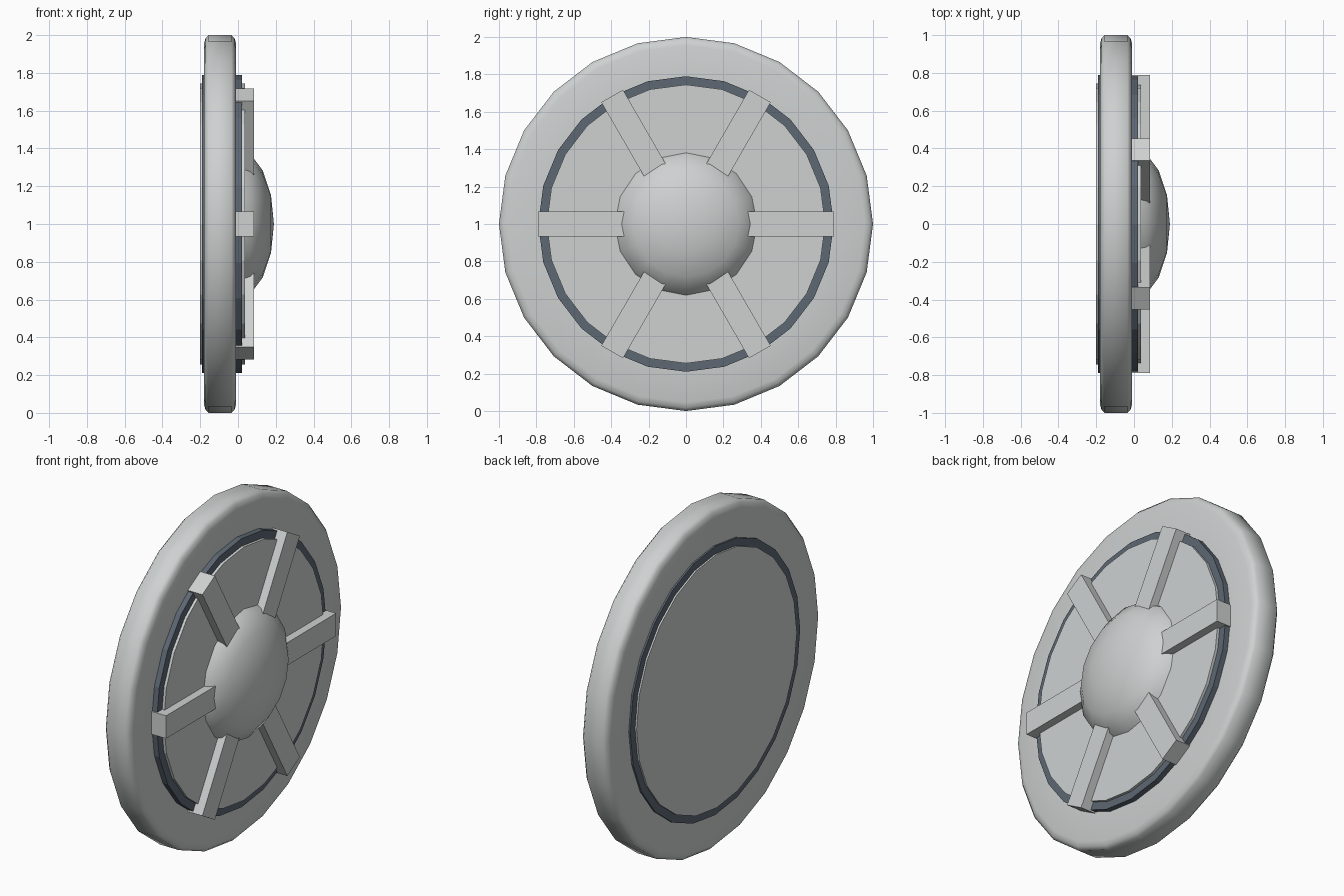
import bpy, bmesh
from math import radians, sin, cos, pi, tau
from mathutils import Matrix, Vector

cube = bpy.data.objects.get("Cube")
if cube:
    bpy.data.objects.remove(cube, do_unlink=True)


def material(name, colour):
    mat = bpy.data.materials.new(name)
    mat.use_nodes = True
    mat.diffuse_color = colour
    mat.node_tree.nodes["Principled BSDF"].inputs["Base Color"].default_value = colour
    return mat


light_grey = material("light grey", (0.62, 0.64, 0.64, 1))
slate = material("dark slate", (0.11, 0.138, 0.172, 1))
HUB = Vector((0, 0, 1))


def finish(bm, name, mat, smooth=None):
    bmesh.ops.recalc_face_normals(bm, faces=bm.faces)
    mesh = bpy.data.meshes.new(name)
    bm.to_mesh(mesh)
    bm.free()
    mesh.materials.append(mat)
    obj = bpy.data.objects.new(name, mesh)
    obj.location = HUB
    bpy.context.collection.objects.link(obj)
    if smooth:
        bpy.ops.object.select_all(action="DESELECT")
        obj.select_set(True)
        bpy.context.view_layer.objects.active = obj
        bpy.ops.object.shade_smooth_by_angle(angle=radians(smooth))
    return obj


def lathe(name, profile, mat, steps=24, closed=False, smooth=None):
    """Turn (x, radius) points about the x axis."""
    bm = bmesh.new()
    verts = [bm.verts.new((x, 0, r)) for x, r in profile]
    pairs = list(zip(verts, verts[1:]))
    if closed:
        pairs.append((verts[-1], verts[0]))
    edges = [bm.edges.new(p) for p in pairs]
    bmesh.ops.spin(bm, geom=verts + edges, cent=(0, 0, 0), axis=(1, 0, 0),
                   angle=tau, steps=steps, use_merge=False)
    bmesh.ops.remove_doubles(bm, verts=bm.verts, dist=0.0005)
    return finish(bm, name, mat, smooth)


# Rounded outer rim
half = [(0.085, 0.74), (0.085, 0.955), (0.077, 0.983), (0.06, 1.0)]
rim = [(-0.095 + x, r) for x, r in half]
rim += [(-0.095 - x, r) for x, r in reversed(half)]
lathe("outer_rim", rim, light_grey, closed=True, smooth=50)

# Dark band between rim and plate
lathe("dark_band", [(-0.19, 0.70), (-0.19, 0.79), (0.022, 0.79), (0.022, 0.70)],
      slate, closed=True)

# Central plate, closed on both sides
lathe("centre_plate", [(-0.2, 0), (-0.2, 0.745), (0.038, 0.745), (0.038, 0)],
      light_grey)

# Domed hub
dome = [(-0.01 + 0.2 * cos(i * pi / 8), 0.4 * sin(i * pi / 8)) for i in range(5)]
lathe("hub_dome", dome, light_grey, steps=16, smooth=60)

# Six radial spokes
for i in range(6):
    bm = bmesh.new()
    bmesh.ops.create_cube(bm, size=1)
    place = (Matrix.Rotation(i * tau / 6, 4, "X")
             @ Matrix.Translation((0.038, 0.545, 0))
             @ Matrix.Diagonal((0.095, 0.49, 0.134, 1)))
    bm.transform(place)
    finish(bm, f"spoke_{i + 1}", light_grey)
